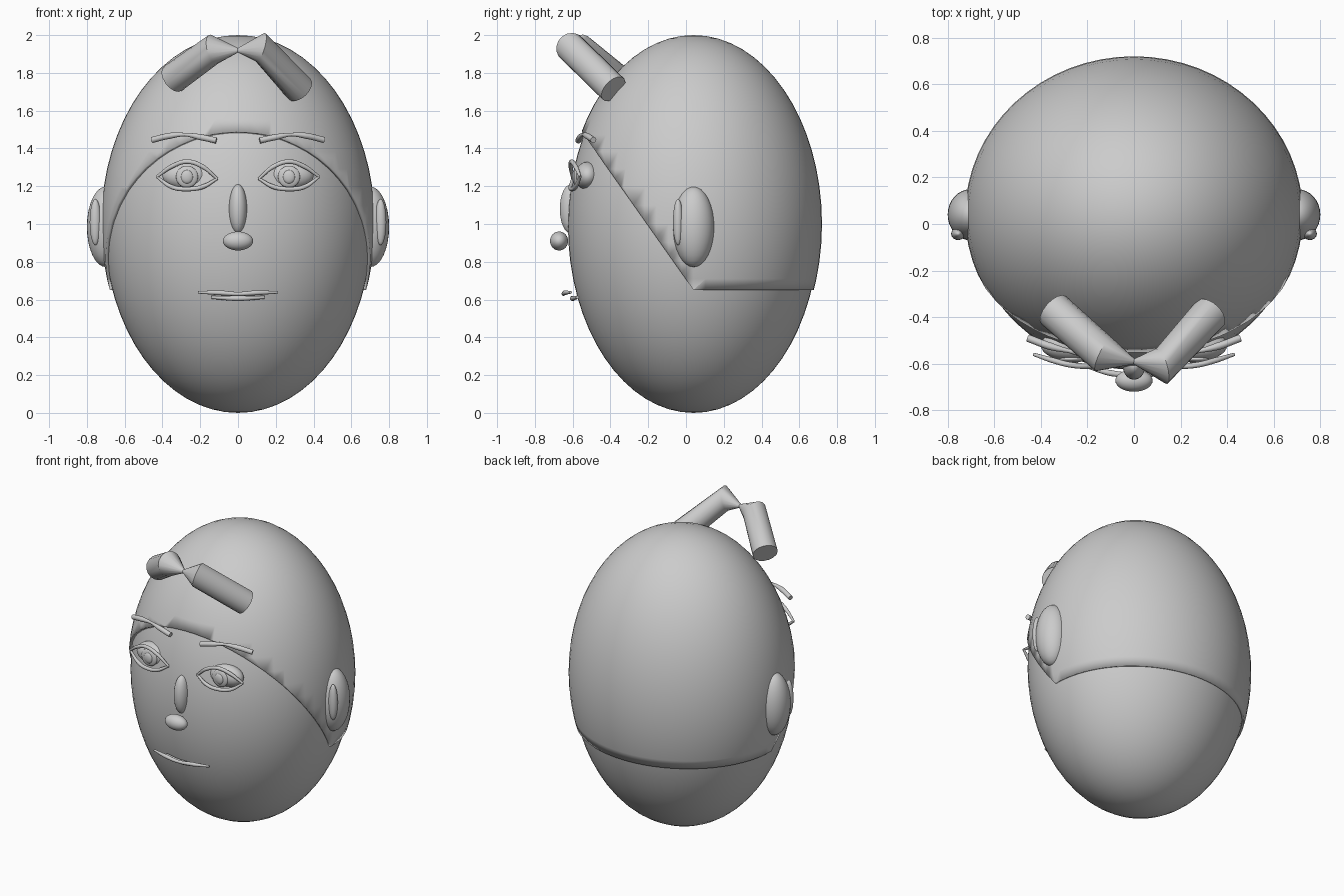
import bpy
import bmesh
import math
from mathutils import Vector

default = bpy.data.objects.get("Cube")
if default:
    bpy.data.objects.remove(default, do_unlink=True)

grey = bpy.data.materials.new("plain_grey")
grey.use_nodes = True
grey.diffuse_color = (0.6, 0.6, 0.6, 1)
grey.node_tree.nodes["Principled BSDF"].inputs["Base Color"].default_value = (0.6, 0.6, 0.6, 1)


def finish(name, mesh):
    """Link a mesh as a smooth-shaded grey object."""
    obj = bpy.data.objects.new(name, mesh)
    bpy.context.collection.objects.link(obj)
    mesh.materials.clear()
    mesh.materials.append(grey)
    bpy.ops.object.select_all(action="DESELECT")
    obj.select_set(True)
    bpy.context.view_layer.objects.active = obj
    bpy.ops.object.shade_smooth_by_angle(angle=math.radians(40))
    return obj


def ellipsoid(name, centre, radii, segments=32, cuts=()):
    """Scaled sphere, optionally trimmed by planes (point, normal of removed side)."""
    bm = bmesh.new()
    bmesh.ops.create_uvsphere(bm, u_segments=segments, v_segments=segments // 2, radius=1)
    bmesh.ops.scale(bm, vec=radii, verts=bm.verts)
    bmesh.ops.translate(bm, vec=centre, verts=bm.verts)
    for point, normal in cuts:
        geom = bm.verts[:] + bm.edges[:] + bm.faces[:]
        bmesh.ops.bisect_plane(bm, geom=geom, plane_co=point, plane_no=normal, clear_outer=True)
    mesh = bpy.data.meshes.new(name)
    bm.to_mesh(mesh)
    bm.free()
    return finish(name, mesh)


def tube(name, points, radius, scales=None, smooth=True):
    """Round tube along points, with a radius factor at each point."""
    curve = bpy.data.curves.new(name + "_path", "CURVE")
    curve.dimensions = "3D"
    curve.bevel_depth = radius
    curve.bevel_resolution = 6
    curve.use_fill_caps = True
    scales = scales or [1] * len(points)
    spline = curve.splines.new("BEZIER" if smooth else "POLY")
    knots = spline.bezier_points if smooth else spline.points
    knots.add(len(points) - 1)
    for knot, point, scale in zip(knots, points, scales):
        knot.co = point if smooth else (*point, 1)
        knot.radius = scale
        if smooth:
            knot.handle_left_type = knot.handle_right_type = "AUTO"
    helper = bpy.data.objects.new(name + "_path", curve)
    bpy.context.collection.objects.link(helper)
    bpy.context.view_layer.update()
    graph = bpy.context.evaluated_depsgraph_get()
    mesh = bpy.data.meshes.new_from_object(helper.evaluated_get(graph))
    bpy.data.objects.remove(helper, do_unlink=True)
    mesh.name = name
    return finish(name, mesh)


# Head and hair cap, trimmed level at the back and sloping up over the face
ellipsoid("head", (0, 0.04, 0.99), (0.708, 0.665, 0.99), 64)
corner = Vector((0, 0.04, 0.65))
brow_top = Vector((0, -0.553, 1.49))
slope = brow_top - corner
hair = ellipsoid("hair_cap", (0, 0.04, 1.0), (0.725, 0.68, 1.0), 64,
                 [(corner, (0, 0, -1)), (corner, (0, -slope.z, slope.y))])
shell = hair.modifiers.new("thickness", "SOLIDIFY")
shell.thickness = 0.018
shell.offset = -1

# Hair knot: two flat-ended rolls pinched together in the middle
tube("hair_knot",
     [(-0.345, -0.37, 1.77), (-0.13, -0.56, 1.925), (0, -0.59, 1.92),
      (0.12, -0.61, 1.935), (0.325, -0.385, 1.715)],
     0.08, [1, 1, 0.15, 1, 1], smooth=False)

# Nose
ellipsoid("nose_bridge", (0, -0.61, 1.08), (0.048, 0.058, 0.13))
ellipsoid("nose_tip", (0, -0.672, 0.91), (0.08, 0.048, 0.05))

# Mouth
tube("upper_lip", [(-0.21, -0.61, 0.638), (-0.1, -0.64, 0.636), (0, -0.648, 0.63),
                   (0.1, -0.64, 0.636), (0.21, -0.61, 0.638)],
     0.013, [0.5, 1, 0.8, 1, 0.5])
tube("lower_lip", [(-0.14, -0.575, 0.612), (0, -0.6, 0.606), (0.14, -0.575, 0.612)],
     0.014, [0.6, 1, 0.6])

# Paired features
for side, s in (("left", 1), ("right", -1)):
    ellipsoid(side + "_ear", (s * 0.7, 0.04, 0.985), (0.1, 0.11, 0.213))
    ellipsoid(side + "_inner_ear", (s * 0.755, -0.042, 1.01), (0.03, 0.027, 0.122))

    ellipsoid(side + "_eyeball", (s * 0.27, -0.52, 1.255), (0.13, 0.068, 0.075))
    ellipsoid(side + "_iris", (s * 0.27, -0.58, 1.25), (0.058, 0.016, 0.058))
    ellipsoid(side + "_pupil", (s * 0.27, -0.59, 1.25), (0.032, 0.014, 0.036))

    outer = (s * 0.43, -0.56, 1.25)
    inner = (s * 0.11, -0.6, 1.24)
    for lid, height in (("upper", 1.33), ("lower", 1.185)):
        middle = (1.25 + height * 3) / 4
        tube(f"{side}_{lid}_eyelid",
             [outer, (s * 0.35, -0.585, middle - 0.005), (s * 0.27, -0.605, height),
              (s * 0.19, -0.61, middle - 0.005), inner],
             0.012, [0.6, 1, 1, 1, 0.6])

    tube(side + "_eyebrow",
         [(s * 0.455, -0.49, 1.445), (s * 0.36, -0.525, 1.467), (s * 0.28, -0.545, 1.473),
          (s * 0.2, -0.56, 1.46), (s * 0.115, -0.57, 1.442)],
         0.016, [1, 1, 0.55, 1, 1])
